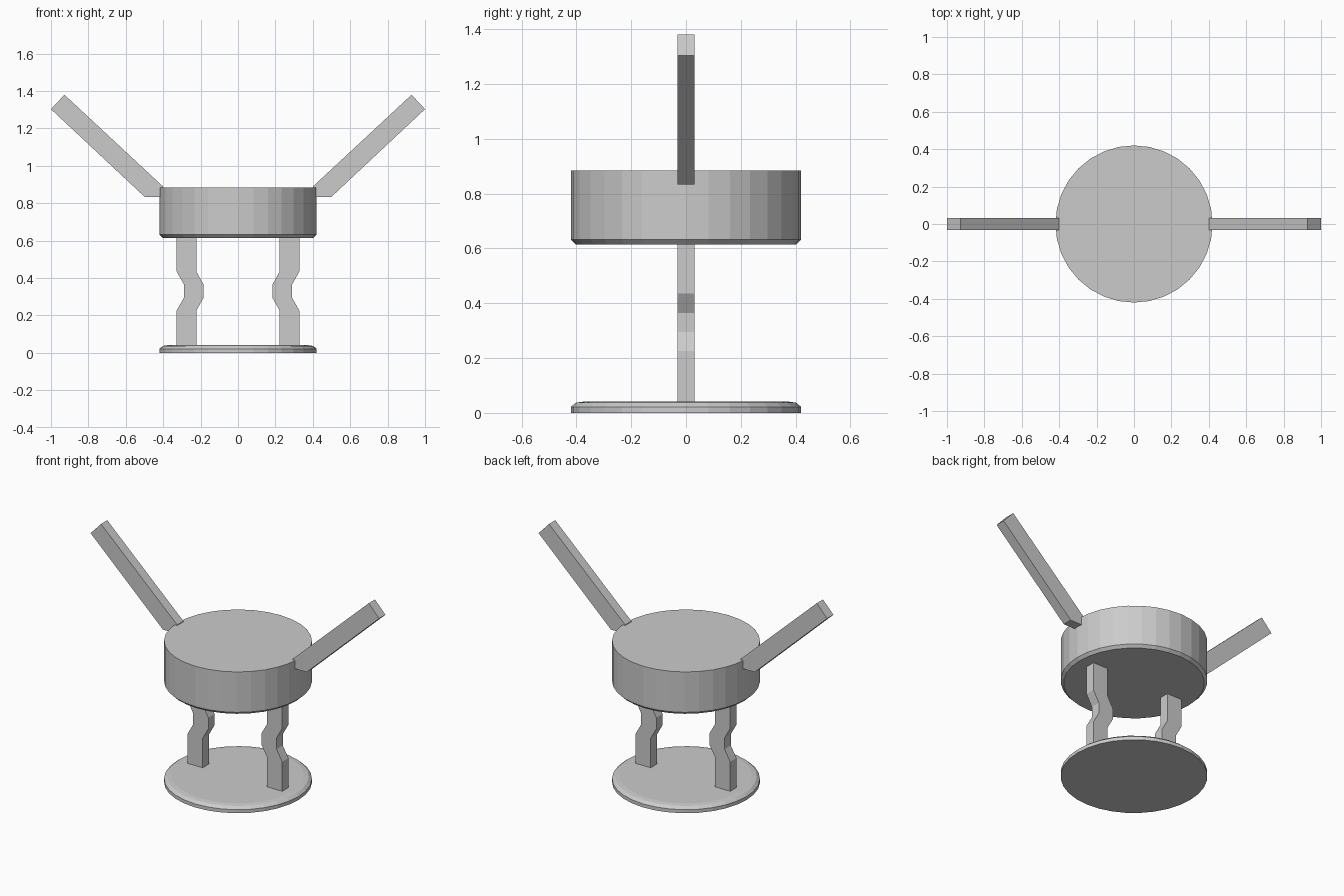
import bpy, bmesh, math

if "Cube" in bpy.data.objects:
    bpy.data.objects.remove(bpy.data.objects["Cube"])

SIDES = 32
HALF_DEPTH = 0.031


def make_object(name, bm):
    bmesh.ops.recalc_face_normals(bm, faces=bm.faces)
    mesh = bpy.data.meshes.new(name)
    bm.to_mesh(mesh)
    bm.free()
    obj = bpy.data.objects.new(name, mesh)
    bpy.context.collection.objects.link(obj)
    return obj


def lathe(name, profile):
    """Closed round solid from (radius, z) pairs, bottom to top."""
    bm = bmesh.new()
    rings = []
    for r, z in profile:
        rings.append([bm.verts.new((r * math.cos(2 * math.pi * i / SIDES),
                                    r * math.sin(2 * math.pi * i / SIDES), z))
                      for i in range(SIDES)])
    for a, b in zip(rings, rings[1:]):
        for i in range(SIDES):
            j = (i + 1) % SIDES
            bm.faces.new((a[i], a[j], b[j], b[i]))
    bm.faces.new(rings[0][::-1])
    bm.faces.new(rings[-1])
    return make_object(name, bm)


def slab_pair(name, outline):
    """Extrude an (x, z) outline along y, once per side."""
    for side, sign in (("right", 1), ("left", -1)):
        bm = bmesh.new()
        front = [bm.verts.new((sign * x, -HALF_DEPTH, z)) for x, z in outline]
        back = [bm.verts.new((sign * x, HALF_DEPTH, z)) for x, z in outline]
        n = len(outline)
        bm.faces.new(front)
        bm.faces.new(back[::-1])
        for i in range(n):
            j = (i + 1) % n
            bm.faces.new((front[i], back[i], back[j], front[j]))
        make_object(side + "_" + name, bm)


# Round foot plate with a stepped, bevelled rim
lathe("base_plate", [(0.42, 0), (0.42, 0.022), (0.402, 0.037), (0.375, 0.041)])

# Thick drum body with a bevelled bottom edge
lathe("drum_body", [(0.403, 0.615), (0.42, 0.632), (0.42, 0.885)])

# Legs with a kink toward the centre
kink = [(0.223, 0.035), (0.223, 0.226), (0.184, 0.295),
        (0.184, 0.365), (0.223, 0.435), (0.223, 0.62)]
slab_pair("leg", kink + [(x + 0.105, z) for x, z in reversed(kink)])

# Raised arms
slab_pair("arm", [(0.40, 0.833), (0.498, 0.833), (1.0, 1.303),
                  (0.928, 1.38), (0.40, 0.889)])
